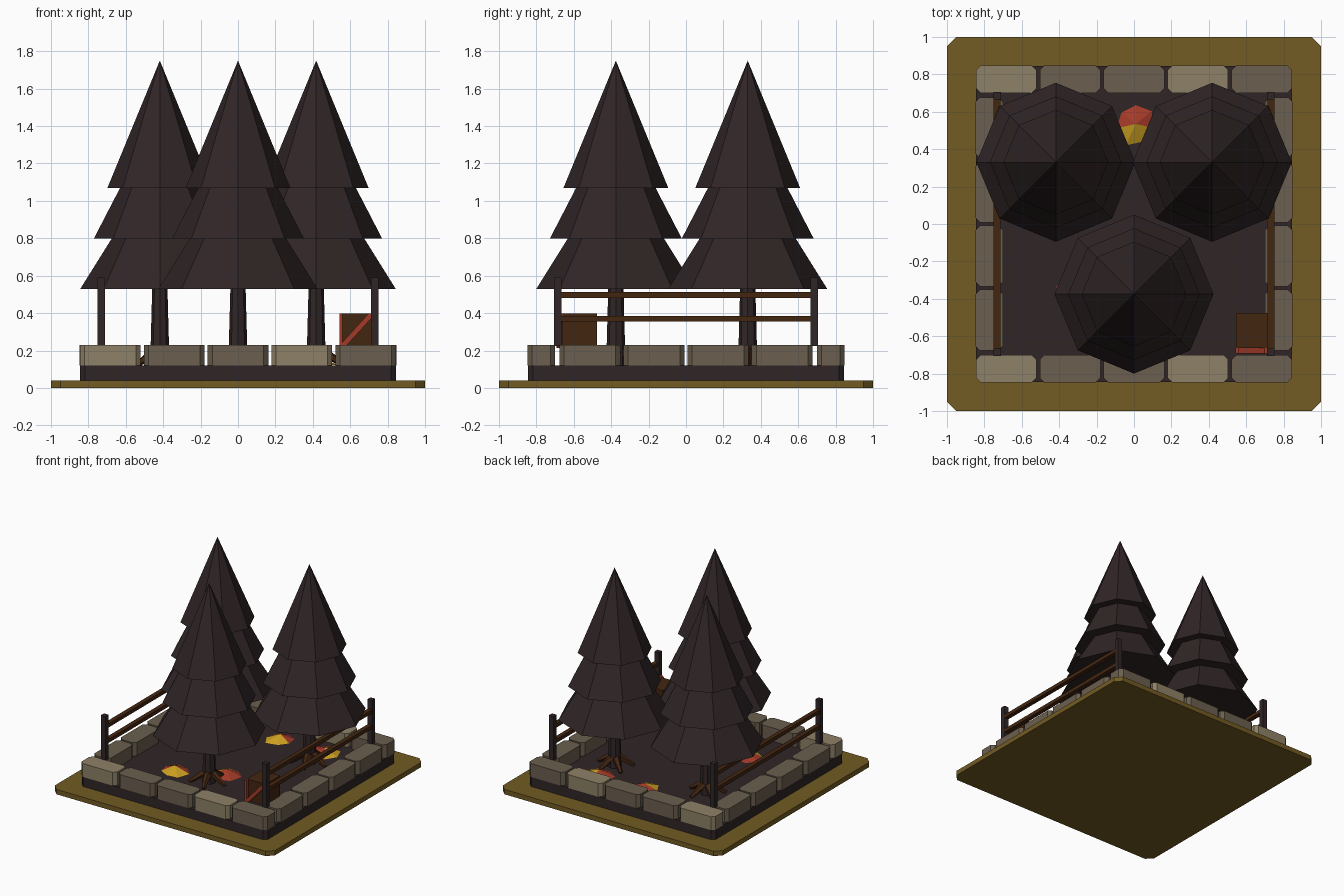
import bpy, bmesh, math, random
from mathutils import Vector

if "Cube" in bpy.data.objects:
    bpy.data.objects.remove(bpy.data.objects["Cube"])

random.seed(4)


def mat(name, r, g, b):
    m = bpy.data.materials.new(name)
    lin = [((c / 255 + 0.055) / 1.055) ** 2.4 for c in (r, g, b)]
    m.diffuse_color = (*lin, 1)
    m.use_nodes = True
    m.node_tree.nodes["Principled BSDF"].inputs["Base Color"].default_value = m.diffuse_color
    return m


OLIVE = mat("olive grass", 114, 91, 35)
DARK = mat("dark earth", 48, 37, 38)
STONE = mat("grey stone", 107, 95, 79)
PALE = mat("pale stone", 142, 129, 103)
BROWN = mat("brown wood", 68, 38, 17)
GOLD = mat("gold leaves", 204, 160, 32)
RED = mat("red leaves", 164, 58, 40)


def finish(name, bm, *mats):
    bmesh.ops.recalc_face_normals(bm, faces=bm.faces)
    me = bpy.data.meshes.new(name)
    bm.to_mesh(me)
    bm.free()
    for m in mats:
        me.materials.append(m)
    ob = bpy.data.objects.new(name, me)
    bpy.context.collection.objects.link(ob)
    return ob


def slab(name, x0, x1, y0, y1, z0, z1, m, cut=0.0):
    """Box whose four vertical edges are chamfered by cut."""
    if cut:
        pts = [(x0 + cut, y0), (x1 - cut, y0), (x1, y0 + cut), (x1, y1 - cut),
               (x1 - cut, y1), (x0 + cut, y1), (x0, y1 - cut), (x0, y0 + cut)]
    else:
        pts = [(x0, y0), (x1, y0), (x1, y1), (x0, y1)]
    bm = bmesh.new()
    f = bm.faces.new([bm.verts.new((x, y, z0)) for x, y in pts])
    new = bmesh.ops.extrude_face_region(bm, geom=[f])["geom"]
    bmesh.ops.translate(bm, vec=(0, 0, z1 - z0),
                        verts=[v for v in new if isinstance(v, bmesh.types.BMVert)])
    return finish(name, bm, m)


def tapered(bm, a, b, r0, r1, sides):
    """Add a cone or frustum running from a to b."""
    a, b = Vector(a), Vector(b)
    d = b - a
    new = bmesh.ops.create_cone(bm, cap_ends=True, segments=sides, radius1=r0,
                                radius2=r1, depth=d.length)["verts"]
    q = Vector((0, 0, 1)).rotation_difference(d.normalized())
    for v in new:
        v.co = q @ v.co + (a + b) / 2


# ground
slab("grass_base", -1, 1, -1, 1, 0, 0.04, OLIVE, 0.05)
slab("soil_bed", -0.845, 0.845, -0.845, 0.845, 0.04, 0.12, DARK, 0.028)

# stone border: five per end, four per side
for s in (-1, 1):
    y0, y1 = sorted((s * 0.848, s * 0.7))
    for i in range(5):
        x = (i - 2) * 0.3415
        slab("end_stone", x - 0.162, x + 0.162, y0, y1, 0.12, 0.23,
             PALE if i % 3 == 0 else STONE, 0.025)
    x0, x1 = sorted((s * 0.848, s * 0.7))
    for i in range(4):
        y = (i - 1.5) * 0.3425
        slab("side_stone", x0, x1, y - 0.163, y + 0.163, 0.12, 0.23, STONE, 0.025)

# trees: trunk, roots and three stacked eight-sided tiers
for x, y in ((-0.418, 0.33), (0.418, 0.33), (0, -0.375)):
    bm = bmesh.new()
    tapered(bm, (x, y, 0.12), (x, y, 0.56), 0.052, 0.04, 8)
    finish("tree_trunk", bm, DARK)
    bm = bmesh.new()
    for k in range(5):
        a = k * math.tau / 5
        c, s = math.cos(a), math.sin(a)
        tapered(bm, (x + 0.02 * c, y + 0.02 * s, 0.205),
                (x + 0.145 * c, y + 0.145 * s, 0.125), 0.03, 0.014, 5)
    finish("tree_roots", bm, BROWN)
    for k, r in enumerate((0.425, 0.352, 0.28)):
        z = 0.53 + 0.27 * k
        bm = bmesh.new()
        tapered(bm, (x, y, z), (x, y, z + 0.68), r, 0, 8)
        bmesh.ops.remove_doubles(bm, verts=bm.verts, dist=1e-5)
        finish("tree_tier", bm, DARK)

# fences on both sides
for s in (-1, 1):
    x = s * 0.732
    for y in (-0.685, 0.685):
        slab("fence_post", x - 0.02, x + 0.02, y - 0.02, y + 0.02, 0.225, 0.59, DARK)
    for z in (0.37, 0.497):
        slab("fence_rail", x - 0.018, x + 0.018, -0.68, 0.68, z - 0.015, z + 0.015, BROWN)

# crate with red bracing on its front
slab("crate", 0.545, 0.715, -0.662, -0.475, 0.22, 0.397, BROWN)
slab("crate_side_brace", 0.543, 0.56, -0.692, -0.66, 0.213, 0.397, RED)
bm = bmesh.new()
w = 0.02
f = bm.faces.new([bm.verts.new((px, -0.692, pz)) for px, pz in
                  ((0.548, 0.213), (0.548 + w, 0.213), (0.717, 0.397 - w),
                   (0.717, 0.397), (0.717 - w, 0.397), (0.548, 0.213 + w))])
new = bmesh.ops.extrude_face_region(bm, geom=[f])["geom"]
bmesh.ops.translate(bm, vec=(0, 0.032, 0),
                    verts=[v for v in new if isinstance(v, bmesh.types.BMVert)])
finish("crate_diagonal_brace", bm, RED)

# low leaf piles, half gold and half red; angle is where the gold half faces
for x, y, ang in ((0.01, 0.535, -90), (-0.315, -0.37, -70),
                  (0.035, -0.2, 140), (0.42, 0.53, 20)):
    bm = bmesh.new()
    top = bm.verts.new((x, y, 0.168))
    ring = []
    for k in range(7):
        a = math.radians(ang) + (k + 0.5) * math.tau / 7
        r = random.uniform(0.095, 0.13)
        ring.append(bm.verts.new((x + r * math.cos(a), y + r * math.sin(a), 0.122)))
    bm.faces.new(ring)
    g = Vector((math.cos(math.radians(ang)), math.sin(math.radians(ang)), 0))
    for k in range(7):
        f = bm.faces.new((ring[k], ring[(k + 1) % 7], top))
        out = f.calc_center_median() - top.co
        f.material_index = 0 if out.dot(g) > 0 else 1
    finish("leaf_pile", bm, GOLD, RED)
